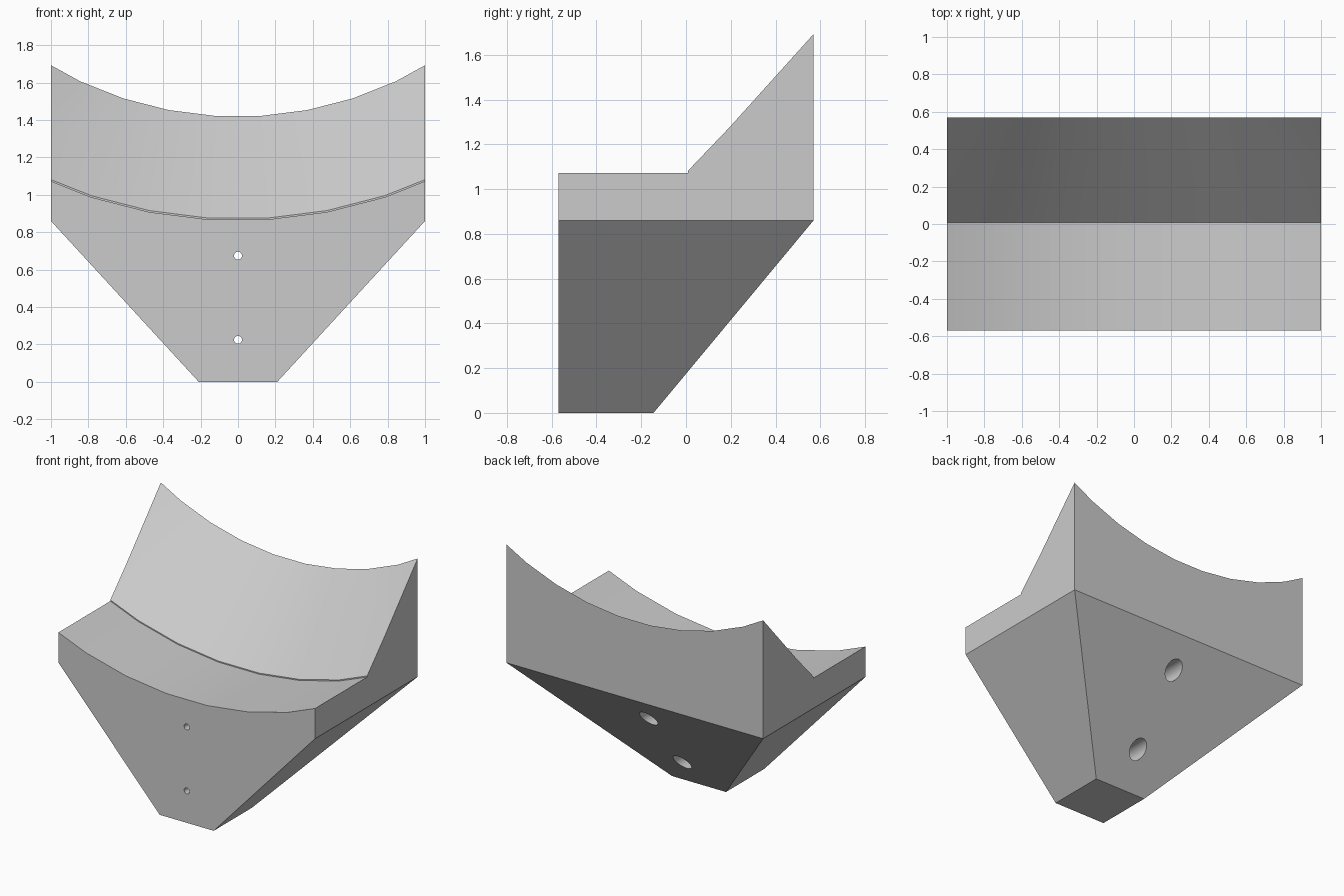
import bpy
import bmesh
from math import sin, cos, pi, radians
from mathutils import Vector

cube = bpy.data.objects.get("Cube")
if cube:
    bpy.data.objects.remove(cube, do_unlink=True)

BACK, KNEE_Z, HALF_BASE = 0.57, 0.86, 0.21


def add_object(name, bm):
    bmesh.ops.recalc_face_normals(bm, faces=bm.faces)
    mesh = bpy.data.meshes.new(name)
    bm.to_mesh(mesh)
    bm.free()
    obj = bpy.data.objects.new(name, mesh)
    bpy.context.collection.objects.link(obj)
    return obj


def lathe_y(name, profile, z, segments):
    """Closed solid turned around a front-to-back axis at height z."""
    bm = bmesh.new()
    rings = []
    for y, r in profile:
        angles = [2 * pi * (i + 0.5) / segments for i in range(segments)]
        rings.append([bm.verts.new((r * sin(a), y, z - r * cos(a))) for a in angles])
    for a, b in zip(rings, rings[1:]):
        for i in range(segments):
            j = (i + 1) % segments
            bm.faces.new((a[i], a[j], b[j], b[i]))
    bm.faces.new(rings[0])
    bm.faces.new(rings[-1])
    obj = add_object(name, bm)
    obj.hide_render = True
    return obj


# Block: side profile extruded across the width
bm = bmesh.new()
side = [(-BACK, 0), (-0.145, 0), (BACK, KNEE_Z), (BACK, 1.78), (-BACK, 1.78)]
face = bm.faces.new([bm.verts.new((-1, y, z)) for y, z in side])
extruded = bmesh.ops.extrude_face_region(bm, geom=[face])["geom"]
bmesh.ops.translate(bm, vec=(2, 0, 0),
                    verts=[v for v in extruded if isinstance(v, bmesh.types.BMVert)])

# Tapered lower sides
for s in (-1, 1):
    cut = bmesh.ops.bisect_plane(
        bm, geom=bm.verts[:] + bm.edges[:] + bm.faces[:], dist=1e-5,
        plane_co=(s * HALF_BASE, 0, 0),
        plane_no=Vector((s * KNEE_Z, 0, HALF_BASE - 1)), clear_outer=True)
    rim = [e for e in cut["geom_cut"] if isinstance(e, bmesh.types.BMEdge)]
    bmesh.ops.holes_fill(bm, edges=[e for e in bm.edges if e.is_boundary] or rim)
body = add_object("saddle_bracket", bm)

# Round seat with a flared back, and stepped screw holes
R, STEP, SLOPE = 2.537, 0.008, 0.974
seat = [(-0.8, R), (STEP, R), (STEP, R - STEP * SLOPE), (0.7, R - 0.7 * SLOPE)]
cutters = [lathe_y("seat_cutter", seat, 3.4, 50)]
hole = [(-0.8, 0.021), (-0.4, 0.021), (-0.4, 0.062), (0.8, 0.062)]
for z in (0.225, 0.675):
    cutters.append(lathe_y("screw_hole_cutter", hole, z, 32))

bpy.ops.object.select_all(action="DESELECT")
body.select_set(True)
bpy.context.view_layer.objects.active = body
for cutter in cutters:
    mod = body.modifiers.new("cut", "BOOLEAN")
    mod.operation = "DIFFERENCE"
    mod.solver = "EXACT"
    mod.object = cutter
    bpy.ops.object.modifier_apply(modifier=mod.name)
    bpy.data.objects.remove(cutter, do_unlink=True)

# Plain grey finish
grey = bpy.data.materials.new("light_grey")
grey.use_nodes = True
colour = (0.6, 0.6, 0.6, 1)
grey.diffuse_color = colour
grey.node_tree.nodes["Principled BSDF"].inputs["Base Color"].default_value = colour
body.data.materials.clear()
body.data.materials.append(grey)
bpy.ops.object.shade_smooth_by_angle(angle=radians(25))
